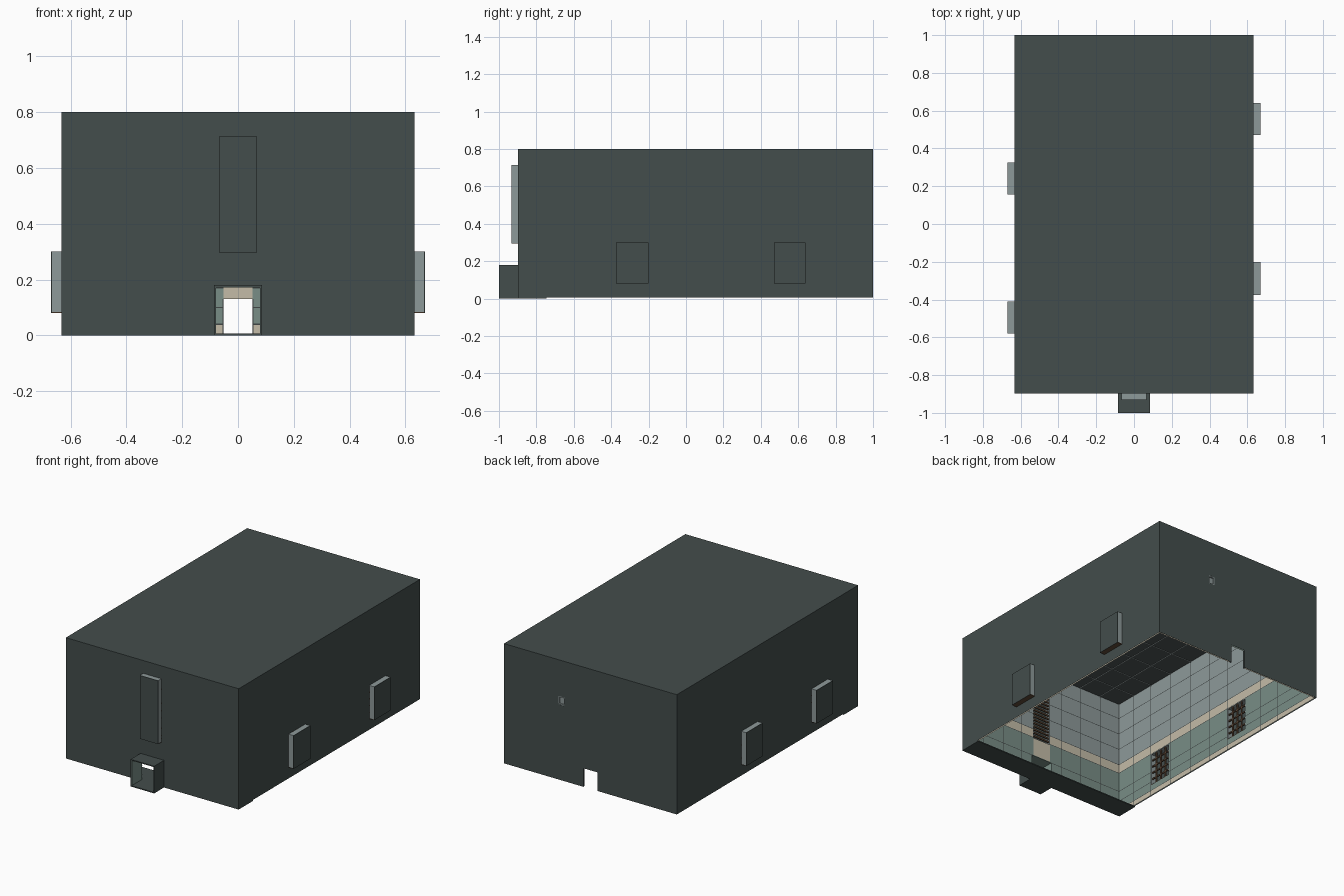
import bpy, bmesh

if "Cube" in bpy.data.objects:
    bpy.data.objects.remove(bpy.data.objects["Cube"])

def mat(name, r, g, b):
    m = bpy.data.materials.new(name)
    m.diffuse_color = (r, g, b, 1)
    m.use_nodes = True
    m.node_tree.nodes["Principled BSDF"].inputs["Base Color"].default_value = m.diffuse_color
    return m

DARK = mat("dark_cladding", .057, .075, .072)
GREY = mat("pale_grey", .27, .32, .32)
GREEN = mat("muted_green", .19, .27, .24)
BEIGE = mat("beige", .55, .50, .39)
BROWN = mat("brown", .12, .07, .04)
JOINT = mat("joint", .05, .06, .06)
CEIL = mat("ceiling_tile", .075, .09, .09)

def make(name, bm, m):
    me = bpy.data.meshes.new(name)
    bm.to_mesh(me)
    bm.free()
    me.materials.append(m)
    ob = bpy.data.objects.new(name, me)
    bpy.context.collection.objects.link(ob)
    return ob

def sheet(name, axis, pos, u, v, m, sign, holes=()):
    """Flat wall facing sign*axis, with rectangular holes (u0, u1, v0, v1)."""
    clip = lambda a, r: min(max(a, r[0]), r[1])
    us = sorted({clip(a, u) for a in [*u, *[k for h in holes for k in h[:2]]]})
    vs = sorted({clip(a, v) for a in [*v, *[k for h in holes for k in h[2:]]]})
    bm = bmesh.new()
    pt = lambda a, b: {'x': (pos, a, b), 'y': (a, pos, b), 'z': (a, b, pos)}[axis]
    for a, b in zip(us, us[1:]):
        for c, d in zip(vs, vs[1:]):
            x, y = (a + b) / 2, (c + d) / 2
            if any(h[0] < x < h[1] and h[2] < y < h[3] for h in holes):
                continue
            f = bm.faces.new([bm.verts.new(pt(*p)) for p in ((a, c), (b, c), (b, d), (a, d))])
            f.normal_update()
            if f.normal["xyz".index(axis)] * sign < 0:
                f.normal_flip()
    bmesh.ops.remove_doubles(bm, verts=bm.verts, dist=1e-5)
    return make(name, bm, m)

def boxes(name, m, *bounds):
    """One object made of boxes given as (x0, x1, y0, y1, z0, z1)."""
    bm = bmesh.new()
    for x0, x1, y0, y1, z0, z1 in bounds:
        vs = bmesh.ops.create_cube(bm, size=1)['verts']
        for w in vs:
            w.co = (x1 if w.co.x > 0 else x0, y1 if w.co.y > 0 else y0, z1 if w.co.z > 0 else z0)
    return make(name, bm, m)

X, Y0, Y1, Z0, Z1, T = .633, -.897, 1.0, .007, .8, .008
WZ = (.08, .30)
LEFT_WIN = [(.155, .325), (-.58, -.41)]
RIGHT_WIN = [(.47, .64), (-.375, -.20)]
FRONT_WIN = (-.067, .067, .295, .715)
ENTRY = (-.079, .079, 0, .172)
EXIT = (-.052, .052, 0, .13)
VENT = (.19, .235, .505, .56)

# name, axis, outer position, outward sign, horizontal range, openings
WALLS = [
    ("front", 'y', Y0, -1, (-X, X), [FRONT_WIN, ENTRY]),
    ("back", 'y', Y1, 1, (-X, X), [EXIT, VENT]),
    ("left", 'x', -X, -1, (Y0, Y1), [(*w, *WZ) for w in LEFT_WIN]),
    ("right", 'x', X, 1, (Y0, Y1), [(*w, *WZ) for w in RIGHT_WIN]),
]
# interior colour bands from skirting to ceiling
BANDS = [("skirting", Z0, .04, BEIGE), ("dado", .04, .30, GREEN),
         ("beige_band", .30, .36, BEIGE), ("upper_wall", .36, Z1 - T, GREY)]
RAILS = (.04, .10, .17, .30, .36, .47, .58, .69)
RIBS_X = (-.47, -.31, -.16, .16, .31, .47)
RIBS_Y = (-.745, -.58, -.395, -.20, -.02, .155, .325, .47, .64, .82)

for name, axis, pos, s, u, holes in WALLS:
    sheet(f"{name}_outer_wall", axis, pos, u, (Z0, Z1), DARK, s, holes)
    inner = pos - s * T
    iu = (u[0] + T, u[1] - T)
    for band, a, b, m in BANDS:
        sheet(f"{name}_{band}", axis, inner, iu, (a, b), m, -s, holes)
    # thin panel joints, broken around the openings
    jp = inner - s * .002
    for i, z in enumerate(RAILS):
        sheet(f"{name}_rail_{i}", axis, jp, iu, (z - .002, z + .002), JOINT, -s, holes)
    for i, c in enumerate(RIBS_X if axis == 'y' else RIBS_Y):
        sheet(f"{name}_joint_{i}", axis, jp, (c - .002, c + .002), (Z0, Z1 - T), JOINT, -s, holes)

# roof and tiled ceiling
sheet("roof", 'z', Z1, (-X, X), (Y0, Y1), DARK, 1)
zc = Z1 - T
sheet("ceiling", 'z', zc, (-X + T, X - T), (Y0 + T, Y1 - T), CEIL, -1)
boxes("ceiling_grid", GREY,
      *[(x - .002, x + .002, Y0 + T, Y1 - T, zc - .004, zc) for x in RIBS_X],
      *[(-X + T, X - T, y - .002, y + .002, zc - .004, zc) for y in RIBS_Y])

# beige lintels over the two doorways
sheet("front_lintel", 'y', Y0 + T + .003, (-.067, .067), (.174, .295), BEIGE, 1)
sheet("back_lintel", 'y', Y1 - T - .003, (-.052, .052), (.13, .30), BEIGE, -1)

# side window bays: dark cap, pale reveals, brown sill, grid of bars
D = .037
for side, s, wins in (("left", -1, LEFT_WIN), ("right", 1, RIGHT_WIN)):
    for i, (a, b) in enumerate(wins):
        n = f"{side}_window_{i}"
        lo, hi = sorted((s * (X - T), s * (X + D)))
        z0, z1 = WZ
        t = .003
        boxes(n + "_cap", DARK, (*sorted((s * (X + D - t), s * (X + D))), a, b, z0, z1))
        lo2, hi2 = sorted((s * (X - T), s * (X + D - t)))
        boxes(n + "_reveal", GREY, (lo2, hi2, a, a + t, z0 + t, z1), (lo2, hi2, b - t, b, z0 + t, z1),
              (lo2, hi2, a + t, b - t, z1 - t, z1))
        boxes(n + "_sill", BROWN, (lo2, hi2, a, b, z0, z0 + t))
        p0, p1 = sorted((s * (X - .004), s * (X + .004)))
        boxes(n + "_bars", BROWN,
              *[(p0, p1, y - .004, y + .004, z0, z1) for y in [a + (b - a) * k / 4 for k in (1, 2, 3)]],
              *[(p0, p1, a, b, z - .004, z + .004) for z in [z0 + (z1 - z0) * k / 5 for k in range(1, 5)]])

# tall front louvre window bay
x0, x1, z0, z1 = FRONT_WIN
yo, yi, t = Y0 - .035, Y0 + T, .003
boxes("front_window_cap", DARK, (x0, x1, yo, yo + t, z0, z1))
boxes("front_window_reveal", GREY, (x0, x0 + t, yo + t, yi, z0 + t, z1), (x1 - t, x1, yo + t, yi, z0 + t, z1),
      (x0 + t, x1 - t, yo + t, yi, z1 - t, z1))
boxes("front_window_sill", BROWN, (x0, x1, yo + t, yi, z0, z0 + t))
boxes("front_window_louvres", BROWN,
      *[(x0, x1, Y0 - .004, Y0 + .004, z - .005, z + .005)
        for z in [z0 + (z1 - z0) * k / 18 for k in range(1, 18)]])

# entrance porch: open-ended box with green lining and frame
px, pz = .086, .18
boxes("porch_shell", DARK, (-px, -px + .005, -1, Y0, 0, pz), (px - .005, px, -1, Y0, 0, pz),
      (-px + .005, px - .005, -1, Y0, pz - .006, pz))
boxes("porch_lining", GREEN, (-px + .005, -px + .007, -.997, Y0 + T, Z0, pz - .006),
      (px - .007, px - .005, -.997, Y0 + T, Z0, pz - .006),
      (-px + .007, px - .007, -.997, Y0 + T, pz - .008, pz - .006))
boxes("porch_floor", DARK, (-px + .005, px - .005, -1, Y0, 0, Z0))
boxes("entrance_floor_strip", DARK, (-X, X, Y0, -.745, 0, Z0))

# back door frame and small vent frame
yb0, yb1 = Y1 - T - .004, Y1 - .001
boxes("back_door_frame", JOINT, (-.056, -.052, yb0, yb1, Z0, .13), (.052, .056, yb0, yb1, Z0, .13))
a, b, c, d = VENT
boxes("vent_frame", GREY, (a, a + .006, yb0, yb1, c, d), (b - .006, b, yb0, yb1, c, d),
      (a + .006, b - .006, yb0, yb1, c, c + .006), (a + .006, b - .006, yb0, yb1, d - .006, d))
boxes("vent_panel", GREY, (a + .006, b - .006, yb0, yb0 + .003, c + .006, d - .006))
